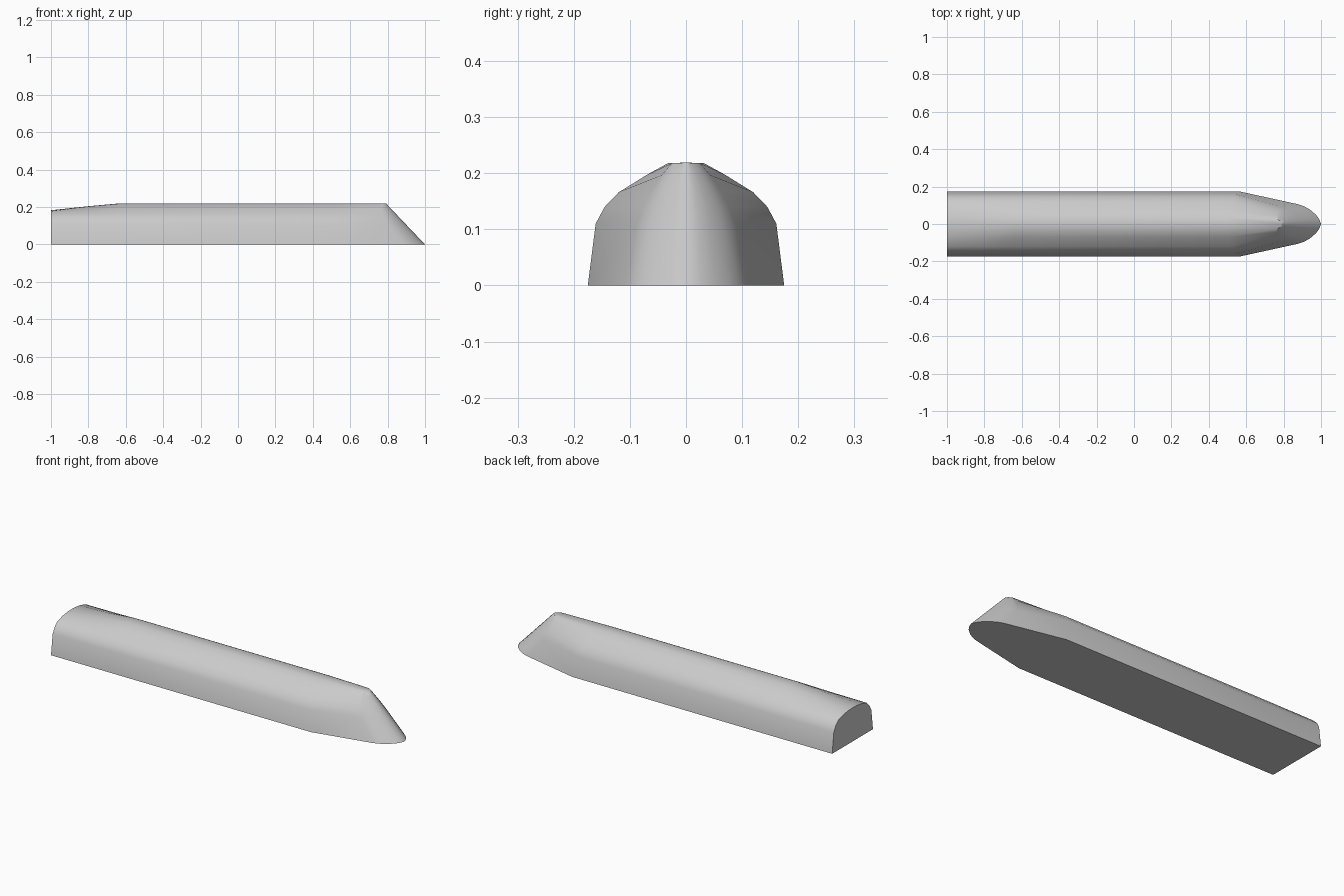
import bpy
import bmesh
import math

cube = bpy.data.objects.get("Cube")
if cube:
    bpy.data.objects.remove(cube, do_unlink=True)

# One plain grey for the whole hull
grey = bpy.data.materials.new("hull grey")
grey.use_nodes = True
colour = (0.6, 0.6, 0.6, 1)
grey.diffuse_color = colour
grey.node_tree.nodes["Principled BSDF"].inputs["Base Color"].default_value = colour

# Horizontal levels: half width, height, height at the square end,
# start of the taper, half width of the rounded nose
LEVELS = [
    (0.175, 0.0, 0.0, 0.56, 0.105),
    (0.161, 0.11, 0.11, 0.54, 0.088),
    (0.145, 0.14, 0.14, 0.53, 0.077),
    (0.12, 0.166, 0.164, 0.52, 0.063),
    (0.07, 0.197, 0.177, 0.50, 0.043),
    (0.032, 0.218, 0.182, 0.50, 0.025),
    (0.0, 0.219, 0.183, 0.50, 0.0),
]
# Rounded nose: distance behind the stem and share of the nose width
NOSE = [(0.12, 1.0), (0.09, 0.9), (0.06, 0.74), (0.028, 0.48), (0.01, 0.25), (0, 0)]


def level_points(width, z, end_z, taper, nose_width):
    """Half outline of one level, from the square end to the stem."""
    points = [(-1, width, end_z)]
    points.append((-0.8, width, z + (end_z - z) * 0.4))
    points.append((-0.64, width, z))
    points.append((taper, width, z))
    stem = 1 - 0.95 * z
    size = nose_width / LEVELS[0][4]
    for back, share in NOSE:
        points.append((stem - back * size, nose_width * share, z))
    return points


# Half hull skin, square end and flat bottom
bm = bmesh.new()
rows = [[bm.verts.new(p) for p in level_points(*level)] for level in LEVELS]
for low, high in zip(rows, rows[1:]):
    for i in range(len(low) - 1):
        bm.faces.new((low[i], low[i + 1], high[i + 1], high[i]))
end_centre = bm.verts.new((-1, 0, 0))
bm.faces.new([row[0] for row in rows] + [end_centre])
bm.faces.new(rows[0] + [end_centre])
bmesh.ops.remove_doubles(bm, verts=bm.verts[:], dist=0.0005)

# Mirror to the other side
bmesh.ops.mirror(bm, geom=bm.verts[:] + bm.edges[:] + bm.faces[:],
                 axis='Y', merge_dist=0.0005)
bmesh.ops.remove_doubles(bm, verts=bm.verts[:], dist=0.0005)
bmesh.ops.recalc_face_normals(bm, faces=bm.faces[:])

mesh = bpy.data.meshes.new("hull")
bm.to_mesh(mesh)
bm.free()
mesh.materials.append(grey)
hull = bpy.data.objects.new("hull", mesh)
bpy.context.collection.objects.link(hull)

bpy.ops.object.select_all(action='DESELECT')
hull.select_set(True)
bpy.context.view_layer.objects.active = hull
bpy.ops.object.shade_smooth_by_angle(angle=math.radians(40))
